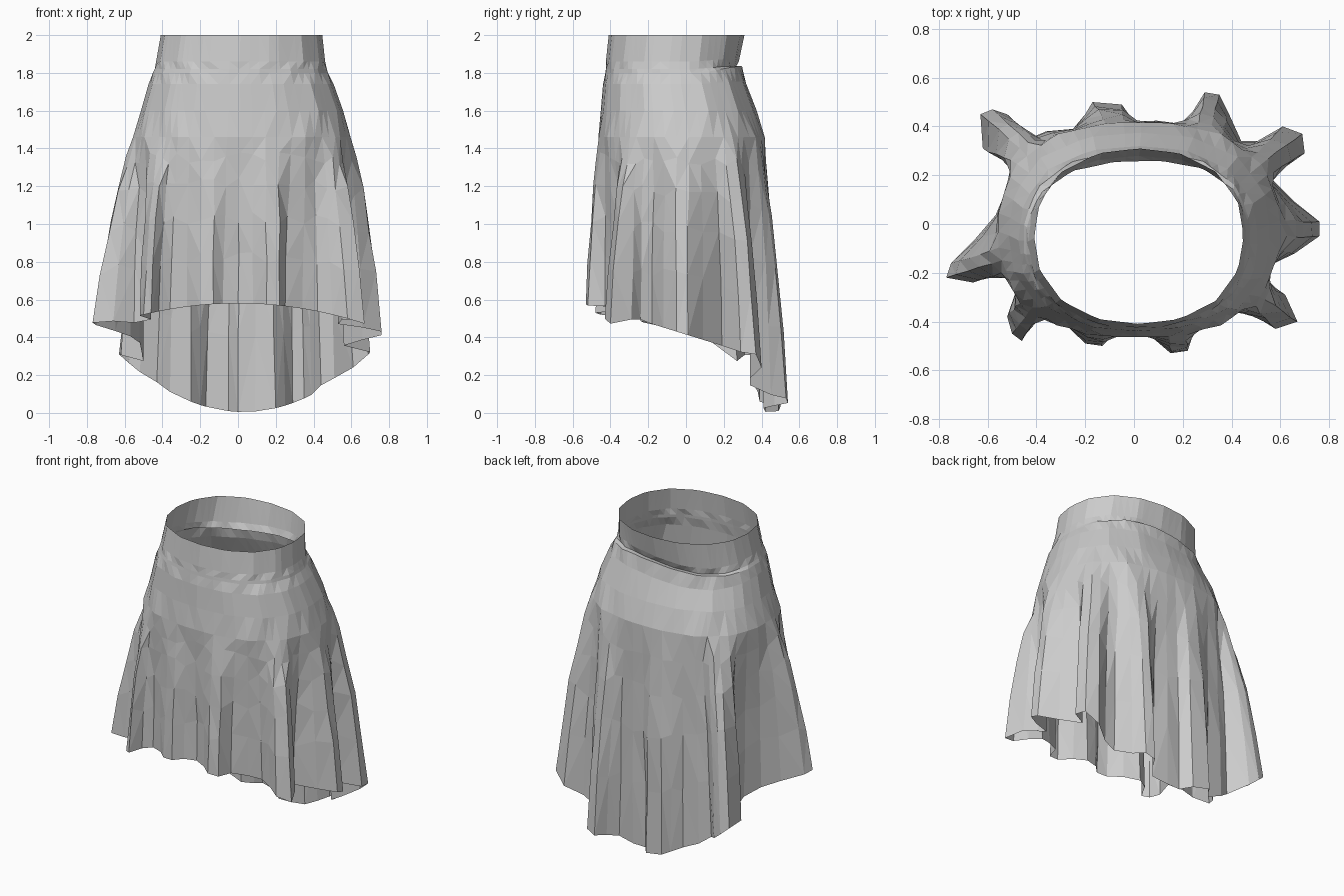
import bpy, bmesh, math, random
from mathutils import Vector

if "Cube" in bpy.data.objects:
    bpy.data.objects.remove(bpy.data.objects["Cube"])

random.seed(4)

# Hem outline seen from above, counter-clockwise, one fold per line
HEM = [
    (.53, -.18), (.66, -.12), (.76, -.05), (.76, .01), (.66, .09),
    (.56, .19), (.70, .29), (.69, .37), (.61, .40), (.51, .34), (.44, .34),
    (.39, .45), (.35, .53), (.29, .54), (.25, .47), (.20, .41),
    (.09, .42), (0, .42), (-.05, .49), (-.17, .50), (-.20, .45), (-.25, .39),
    (-.36, .38), (-.43, .35), (-.52, .45), (-.58, .47), (-.63, .45), (-.62, .31), (-.50, .27),
    (-.52, .14), (-.57, .03), (-.65, -.06), (-.75, -.16), (-.77, -.22), (-.66, -.24), (-.55, -.20), (-.46, -.23),
    (-.52, -.38), (-.50, -.45), (-.46, -.48), (-.42, -.40), (-.36, -.37),
    (-.27, -.42), (-.20, -.49), (-.13, -.50), (-.08, -.45), (0, -.43),
    (.08, -.47), (.15, -.53), (.22, -.52), (.25, -.43), (.34, -.38),
    (.42, -.35), (.50, -.38), (.58, -.43), (.67, -.40), (.62, -.29), (.55, -.24)]
N = len(HEM)

# Smooth rings above the folds: z, x min, x max, y min, y max, back crease depth
RINGS = [
    (2.00, -.41, .45, -.41, .31, 0),
    (1.86, -.435, .465, -.425, .295, .015),
    (1.82, -.445, .475, -.428, .295, .035),
    (1.83, -.455, .48, -.43, .31, .01),
    (1.74, -.475, .51, -.44, .32, 0),
    (1.60, -.515, .56, -.452, .375, 0),
    (1.46, -.56, .60, -.467, .42, 0)]
SIDES = 16


def clamp(v):
    return max(0, min(1, v))


def hem_height(x, y):
    z = .415 - .31 * y
    front, back = clamp((-y - .2) / .15), clamp((y - .2) / .16)
    z += (.58 - .24 * x * x - z) * front
    return z + (.005 + .70 * (x - .03) ** 2 - z) * back


def oval(a, x0, x1, y0, y1, e):
    c, s = math.cos(a), math.sin(a)
    r = (abs(c) ** e + abs(s) ** e) ** (-1 / e)
    return Vector(((x0 + x1) / 2 + (x1 - x0) / 2 * r * c,
                   (y0 + y1) / 2 + (y1 - y0) / 2 * r * s))


def faceted(a, shift, *box):
    """Point on a flat-sided oval, so the cloth has broad planar facets."""
    t = a / (2 * math.pi) * SIDES - shift
    k = math.floor(t)
    p, q = (oval((k + i + shift) * 2 * math.pi / SIDES, *box) for i in (0, 1))
    return p.lerp(q, t - k)


# Evenly relaxed angles link each hem point to the waist
ang = []
for x, y in HEM:
    a = math.atan2((y + .02) / .44, (x - .01) / .57)
    while ang and a < ang[-1] - math.pi:
        a += 2 * math.pi
    ang.append(a)
for _ in range(6):
    ang = [((ang[i - 1] - (2 * math.pi if i == 0 else 0)) + 2 * ang[i]
            + ang[(i + 1) % N] + (2 * math.pi if i == N - 1 else 0)) / 4 for i in range(N)]

rows = []
for k, (z, x0, x1, y0, y1, crease) in enumerate(RINGS):
    row = []
    for a in ang:
        p = faceted(a, .5 * (k // 2 % 2), x0, x1, y0, y1, 2.25 + .04 * k)
        back = max(0, math.sin(a - .15)) ** 2      # tucked crease behind the waist
        p.y -= crease * back
        tilt = .05 * math.cos(a) * back if 0 < k < 5 else 0
        if k in (2, 3):
            tilt -= .03 * (1 - back) * (k - 2)
        row.append(Vector((p.x, p.y, z + tilt)))
    rows.append(row)

# Folds deepen from the hip down to the hem
hip = rows[-1]
for s, f in ((.12, .17), (.28, .40), (.48, .62), (.72, .82), (1, 1)):
    row = []
    for h, (x, y) in zip(hip, HEM):
        p = Vector((h.x + (x - h.x) * f, h.y + (y - h.y) * f,
                    h.z + (hem_height(x, y) - h.z) * s))
        if s < 1:
            p += Vector((random.uniform(-.005, .005), random.uniform(-.005, .005),
                         random.uniform(-.03, .03)))
        row.append(p)
    rows.append(row)

# Open single-layer skirt cloth
bm = bmesh.new()
grid = [[bm.verts.new(p) for p in row] for row in rows]
for up, low in zip(grid, grid[1:]):
    for i in range(N):
        j = (i + 1) % N
        bm.faces.new((up[i], low[i], low[j], up[j]))
bmesh.ops.triangulate(bm, faces=bm.faces[:])
mesh = bpy.data.meshes.new("skirt")
bm.to_mesh(mesh)
bm.free()
bpy.context.collection.objects.link(bpy.data.objects.new("skirt", mesh))
